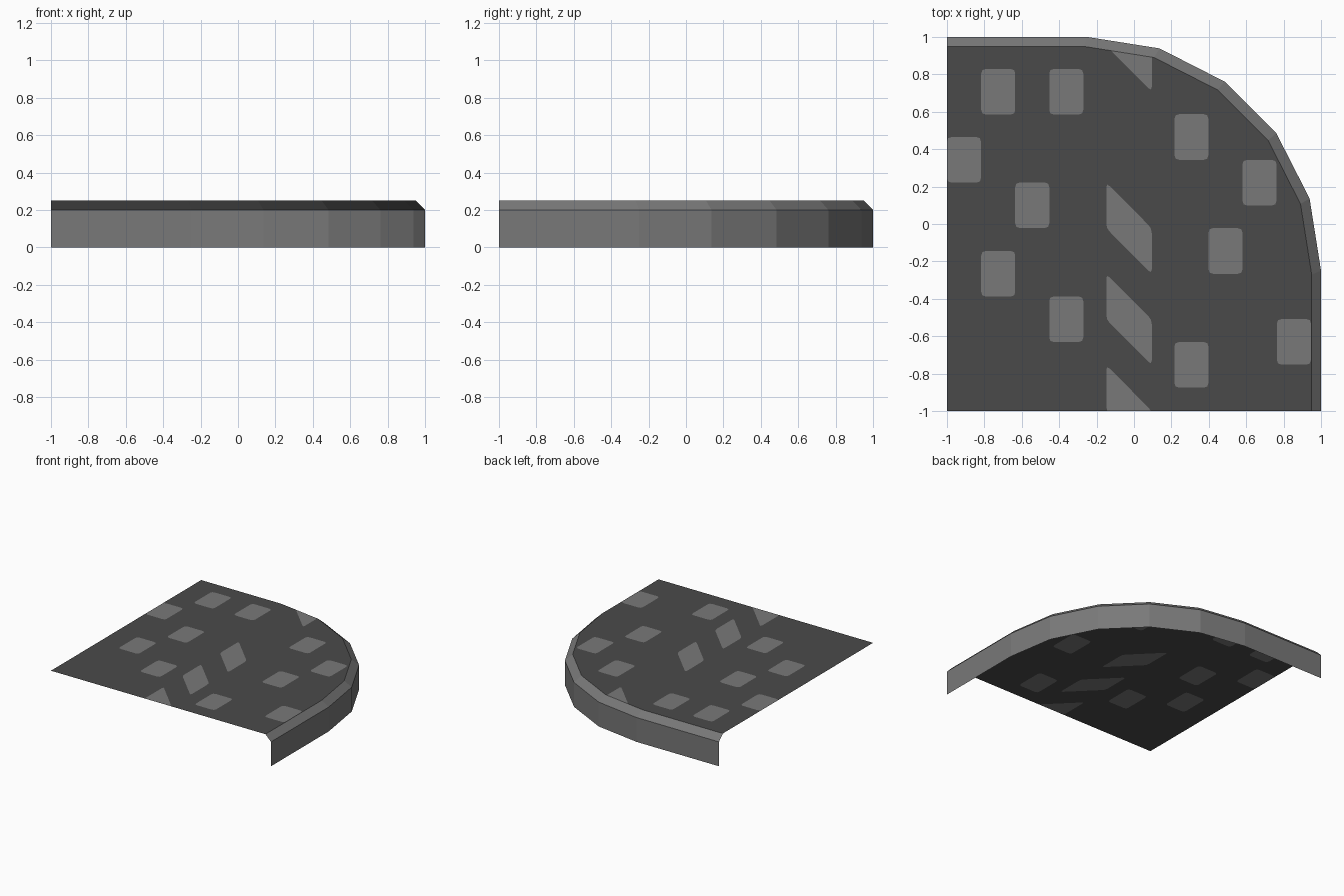
import bpy, math
from mathutils import Vector
from mathutils.geometry import delaunay_2d_cdt

if "Cube" in bpy.data.objects:
    bpy.data.objects.remove(bpy.data.objects["Cube"])


def material(name, v):
    m = bpy.data.materials.new(name)
    m.diffuse_color = (v, v, v, 1)
    m.use_nodes = True
    m.node_tree.nodes["Principled BSDF"].inputs["Base Color"].default_value = m.diffuse_color
    return m


dark = material("dark paving", 0.068)
light = material("light stone", 0.19)


def corner_path(end, centre):
    """Kerb line: straight, quarter arc in five steps, straight."""
    r = end - centre
    arc = [(centre + r * math.cos(math.radians(a)), centre + r * math.sin(math.radians(a)))
           for a in range(90, -1, -18)]
    return [(-1, end)] + arc + [(end, -1)]


def rounded(points, r=0.025):
    """Round off the corners of a polygon with two small cuts each."""
    out = []
    for i, p in enumerate(points):
        p = Vector(p)
        a = (Vector(points[i - 1]) - p).normalized() * r + p
        b = (Vector(points[(i + 1) % len(points)]) - p).normalized() * r + p
        out += [a, (a + b) / 4 + p / 2, b]
    return out


def add_object(name, verts, faces, mats):
    me = bpy.data.meshes.new(name)
    me.from_pydata(verts, [], faces)
    for m in mats:
        me.materials.append(m)
    ob = bpy.data.objects.new(name, me)
    bpy.context.collection.objects.link(ob)
    return ob


outer, inner = corner_path(1, -0.25), corner_path(0.95, -0.27)
n = len(outer)

# Kerb: upright face and chamfer along the curved edge
rings = [[(x, y, 0) for x, y in outer], [(x, y, 0.2) for x, y in outer],
         [(x, y, 0.25) for x, y in inner]]
add_object("kerb", sum(rings, []),
           [(k * n + i, k * n + n + i, k * n + n + i + 1, k * n + i + 1)
            for k in range(2) for i in range(n - 1)], [light])

# Light slabs: lower left corners of the rectangles
W, H = 0.182, 0.244
slabs = [(-.817, .585), (-.453, .585), (-1, .221), (-.635, -.022), (-.817, -.388),
         (-.453, -.631), (.216, .343), (.58, .099), (.398, -.266), (.216, -.875), (.764, -.752)]
shapes = [rounded([(x, y), (x + W, y), (x + W, y + H), (x, y + H)]) for x, y in slabs]
# Slanted slabs along the middle strip
for y in (1.196, .221, -.267, -.755):
    shapes.append(rounded([(-.148, y), (-.148, y - H), (.095, y - 2 * H), (.095, y - H)]))

# Paved top: one flat surface cut along the slab outlines
outline = [Vector(p) for p in [(-1, -1)] + inner[::-1]]
pts, loops = [], []
for s in [outline] + shapes:
    loops.append(list(range(len(pts), len(pts) + len(s))))
    pts += s
verts, _, faces, _, _, orig = delaunay_2d_cdt(pts, [], loops, 1, 1e-5)
kept = [(f, o) for f, o in zip(faces, orig) if 0 in o]


def facing_up(f):
    a, b, c = (verts[i] for i in f[:3])
    return f if (b - a).cross(c - a) > 0 else f[::-1]


top = add_object("paved_top", [(v.x, v.y, 0.25) for v in verts],
                 [facing_up(f) for f, _ in kept], [dark, light])
for poly, (_, o) in zip(top.data.polygons, kept):
    poly.material_index = 1 if len(o) > 1 else 0
